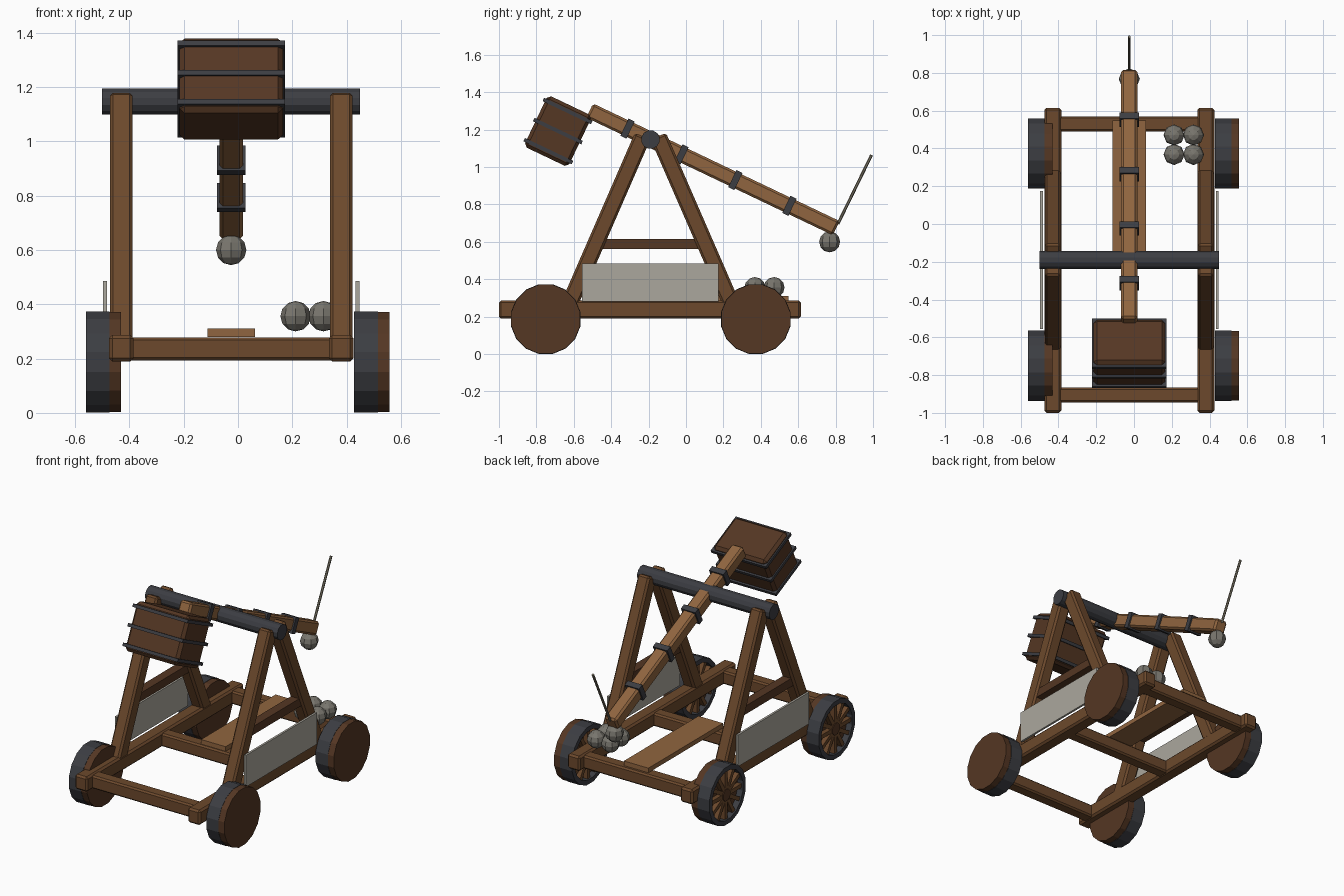
import bpy, bmesh
from math import pi, cos, sin, radians, atan2
from mathutils import Matrix, Vector

if "Cube" in bpy.data.objects:
    bpy.data.objects.remove(bpy.data.objects["Cube"])

def mat(name, r, g, b):
    m = bpy.data.materials.new(name)
    m.diffuse_color = (r, g, b, 1)
    m.use_nodes = True
    m.node_tree.nodes["Principled BSDF"].inputs["Base Color"].default_value = m.diffuse_color
    return m

WOOD = mat("frame_wood", 0.15, 0.066, 0.025)
DARK = mat("dark_wood", 0.09, 0.038, 0.017)
LIGHT = mat("light_wood", 0.28, 0.13, 0.05)
IRON = mat("iron", 0.045, 0.047, 0.055)
STONE = mat("stone", 0.19, 0.18, 0.155)
PANEL = mat("panel", 0.41, 0.39, 0.34)
ROPE = mat("rope", 0.2, 0.18, 0.13)
CX = -0.025  # centre line of the frame

def finish(name, bm, material, matrix=Matrix()):
    bmesh.ops.recalc_face_normals(bm, faces=bm.faces[:])
    me = bpy.data.meshes.new(name)
    bm.to_mesh(me)
    bm.free()
    me.materials.append(material)
    ob = bpy.data.objects.new(name, me)
    ob.matrix_world = matrix
    bpy.context.collection.objects.link(ob)
    return ob

def box(name, centre, size, material, bevel=0.0, matrix=Matrix()):
    bm = bmesh.new()
    bmesh.ops.create_cube(bm, size=1)
    bmesh.ops.scale(bm, vec=size, verts=bm.verts)
    if bevel:
        bmesh.ops.bevel(bm, geom=bm.edges[:], offset=bevel, segments=1, affect='EDGES')
    return finish(name, bm, material, matrix @ Matrix.Translation(centre))

def beam(name, a, b, w, h, material, bevel=0.012):
    # box running between two points in a plane of constant x
    a, b = Vector(a), Vector(b)
    d = b - a
    m = Matrix.Translation((a + b) / 2) @ Matrix.Rotation(atan2(d.z, d.y), 4, 'X')
    return box(name, (0, 0, 0), (w, d.length, h), material, bevel, m)

def rod_x(name, x0, x1, y, z, r, sides, material, r2=None):
    # cylinder along x with a flat side at the bottom
    bm = bmesh.new()
    bmesh.ops.create_cone(bm, cap_ends=True, segments=sides, radius1=r,
                          radius2=r, depth=x1 - x0)
    m = (Matrix.Translation(((x0 + x1) / 2, y, z)) @ Matrix.Rotation(pi / sides, 4, 'X')
         @ Matrix.Rotation(pi / 2, 4, 'Y'))
    return finish(name, bm, material, m)

def tube_x(name, x0, x1, y, z, r_out, r_in, sides, material):
    bm = bmesh.new()
    rings = []
    for x, r in ((x0, r_out), (x1, r_out), (x1, r_in), (x0, r_in)):
        rings.append([bm.verts.new((x, y + r * sin((i + .5) * 2 * pi / sides),
                                    z + r * cos((i + .5) * 2 * pi / sides)))
                      for i in range(sides)])
    for k in range(4):
        p, q = rings[k], rings[(k + 1) % 4]
        for i in range(sides):
            j = (i + 1) % sides
            bm.faces.new((p[i], p[j], q[j], q[i]))
    return finish(name, bm, material)

def stone(name, centre, r=0.056):
    bm = bmesh.new()
    bmesh.ops.create_uvsphere(bm, u_segments=8, v_segments=6, radius=r)
    return finish(name, bm, STONE, Matrix.Translation(centre))

# wheels: iron tyre, outer disc, spokes and hub facing -x
WZ = 0.187
def wheel(name, x, y):
    tube_x(name + "_tyre", x, x + 0.087, y, WZ, 0.19, 0.16, 16, IRON)
    rod_x(name + "_disc", x + 0.087, x + 0.129, y, WZ, 0.188, 16, DARK)
    rod_x(name + "_inner_disc", x + 0.04, x + 0.087, y, WZ, 0.16, 16, DARK)
    rod_x(name + "_hub", x + 0.005, x + 0.04, y, WZ, 0.04, 8, DARK)
    for i in range(12):
        m = Matrix.Translation((x + 0.025, y, WZ)) @ Matrix.Rotation(i * pi / 6, 4, 'X')
        box(f"{name}_spoke_{i}", (0, 0, 0.097), (0.03, 0.026, 0.126), WOOD, 0, m)

for end, y in (("front", -0.75), ("back", 0.373)):
    wheel(end + "_left_wheel", -0.56, y)
    wheel(end + "_right_wheel", 0.428, y)

# side frames
for side, s in (("left", -1), ("right", 1)):
    x = CX + s * 0.405
    box(side + "_rail", (x, -0.193, 0.238), (0.09, 1.615, 0.097), WOOD, 0.012)
    beam(side + "_front_leg", (x, -0.635, 0.24), (x, -0.232, 1.165), 0.084, 0.09, WOOD)
    beam(side + "_back_leg", (x, 0.255, 0.24), (x, -0.148, 1.165), 0.084, 0.09, WOOD)
    box(side + "_brace", (x, -0.19, 0.588), (0.06, 0.54, 0.054), DARK)
    box(side + "_panel", (CX + s * 0.465, -0.19, 0.383), (0.014, 0.73, 0.205), PANEL)

# cross beams and plank
for name, y in (("front", -0.905), ("middle", -0.19), ("back", 0.53)):
    box(name + "_cross_beam", (CX, y, 0.236), (0.76, 0.08, 0.085), WOOD, 0.01)
box("plank", (CX, 0.165, 0.295), (0.176, 0.765, 0.03), LIGHT)

# axle and throwing arm, built in the tilted arm frame
rod_x("axle", -0.5, 0.45, -0.19, 1.147, 0.05, 12, IRON)
ARM = Matrix.Translation((CX, -0.19, 1.147)) @ Matrix.Rotation(radians(-25.5), 4, 'X')
box("arm", (0, 0.37, 0), (0.086, 1.46, 0.084), LIGHT, 0.012, ARM)
for i, t in enumerate((-0.136, 0.184, 0.503, 0.823)):
    box(f"arm_band_{i}", (0, t, 0), (0.104, 0.036, 0.102), IRON, 0, ARM)

# counterweight box with bands
box("counterweight", (0, -0.466, -0.172), (0.38, 0.262, 0.304), DARK, 0.018, ARM)
for i in (-1, 0, 1):
    box(f"counterweight_band_{i + 1}", (0, -0.466, -0.172 + i * 0.119),
        (0.396, 0.286, 0.02), IRON, 0, ARM)

# sling rod, loaded shot and spare shots
bm = bmesh.new()
bmesh.ops.create_cone(bm, cap_ends=True, segments=6, radius1=0.008, radius2=0.008, depth=0.41)
finish("sling_rod", bm, ROPE,
       Matrix.Translation((CX, 0.902, 0.88)) @ Matrix.Rotation(radians(-26), 4, 'X'))
stone("loaded_shot", (CX, 0.768, 0.6))
for i in range(4):
    stone(f"spare_shot_{i}", (0.212 + 0.103 * (i % 2), 0.368 + 0.103 * (i // 2), 0.356))
